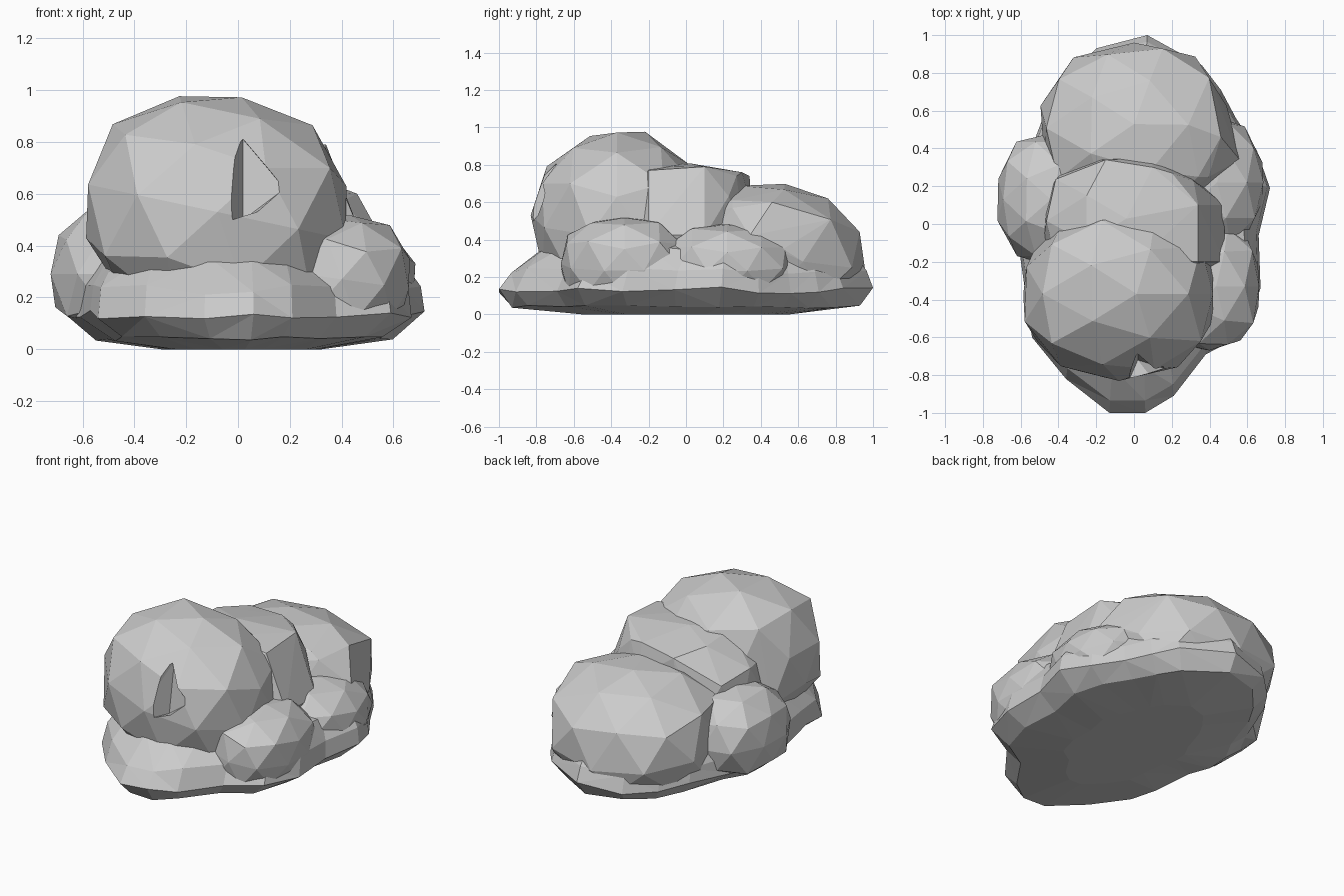
import bpy, bmesh, math, random
from mathutils import Vector, Euler

if "Cube" in bpy.data.objects:
    bpy.data.objects.remove(bpy.data.objects["Cube"])

random.seed(4)


def finish(name, bm):
    bmesh.ops.recalc_face_normals(bm, faces=bm.faces)
    me = bpy.data.meshes.new(name)
    bm.to_mesh(me)
    bm.free()
    ob = bpy.data.objects.new(name, me)
    bpy.context.collection.objects.link(ob)
    return ob


def hull(name, points):
    bm = bmesh.new()
    for p in points:
        bm.verts.new(p)
    bmesh.ops.convex_hull(bm, input=bm.verts)
    bmesh.ops.delete(bm, geom=[v for v in bm.verts if not v.link_faces], context='VERTS')
    return finish(name, bm)


def lump(name, centre, radii, p=2.4, tilt=(0, 0, 0), rough=0.035, extra=()):
    """Coarse boxy ellipsoid with slightly chipped corners, plus extra corner points."""
    bm = bmesh.new()
    bmesh.ops.create_icosphere(bm, subdivisions=2, radius=1)
    rot = Euler([math.radians(a) for a in tilt]).to_matrix()
    points = [Vector(e) for e in extra]
    for v in bm.verts:
        r = sum(abs(c) ** p for c in v.co) ** (-1 / p)
        r *= 1.02 + random.uniform(-rough, rough)
        q = rot @ Vector([c * r * s for c, s in zip(v.co, radii)]) + Vector(centre)
        q.z = max(q.z, 0.09 + random.uniform(0, 0.02))
        points.append(q)
    bm.free()
    return hull(name, points)


def combine(target, other, operation):
    mod = target.modifiers.new(operation, 'BOOLEAN')
    mod.operation = operation
    mod.solver = 'EXACT'
    mod.object = other
    bpy.context.view_layer.objects.active = target
    bpy.ops.object.modifier_apply(modifier=mod.name)
    bpy.data.objects.remove(other)


# Base: footprint outline lofted through scaled, slightly uneven rings
outline = [(0.07, 1), (-0.2, 0.93), (-0.35, 0.78), (-0.46, 0.62), (-0.57, 0.33),
           (-0.66, 0.18), (-0.66, 0.03), (-0.61, -0.12), (-0.57, -0.4), (-0.54, -0.6),
           (-0.36, -0.82), (-0.13, -1), (0.06, -1), (0.21, -0.91), (0.38, -0.69),
           (0.59, -0.58), (0.67, -0.34), (0.66, -0.06), (0.72, 0.19), (0.65, 0.39),
           (0.54, 0.56), (0.46, 0.71), (0.36, 0.84)]
rings = [(0.0, 0.45, 0.55, 0, 0), (0.04, 0.83, 0.93, 0, 0.01), (0.13, 1, 1, 0, 0.02),
         (0.23, 0.98, 0.95, 0.015, 0.02), (0.36, 0.88, 0.82, 0.06, 0.02),
         (0.44, 0.5, 0.5, 0.1, 0)]
bm = bmesh.new()
loops = [[bm.verts.new((x * sx, y * sy + dy, z + random.uniform(-j, j))) for x, y in outline]
         for z, sx, sy, dy, j in rings]
n = len(outline)
for a, b in zip(loops, loops[1:]):
    for i in range(n):
        j = (i + 1) % n
        bm.faces.new((a[i], a[j], b[j], b[i]))
bm.faces.new(loops[0])
bm.faces.new(loops[-1])
bmesh.ops.triangulate(bm, faces=bm.faces)
rock = finish("rock", bm)

# Boulder masses merged onto the base
masses = [
    lump("head", (-0.08, -0.37, 0.53), (0.5, 0.44, 0.43), 2.4, (0, 12, 0)),
    lump("middle_ridge", (-0.04, 0.0, 0.4), (0.44, 0.36, 0.4), 2.7, (-4, 0, 0),
         extra=[(0.34, 0.1, 0.79), (0.34, -0.2, 0.77), (0.48, -0.2, 0.43), (0.48, 0.1, 0.42),
                (0.1, 0.3, 0.76), (-0.15, 0.34, 0.74), (0.2, 0.27, 0.74)]),
    lump("back_mass", (0.0, 0.48, 0.3), (0.49, 0.45, 0.39), 2.6, (-7, 0, 0),
         extra=[(0.46, 0.46, 0.6), (0.34, 0.25, 0.61), (0.56, 0.34, 0.42), (0.52, 0.52, 0.35),
                (-0.45, 0.58, 0.42), (0.0, 0.96, 0.22)]),
    lump("left_bulge", (-0.44, 0.13, 0.29), (0.28, 0.34, 0.27)),
    lump("right_front_bulge", (0.4, -0.33, 0.27), (0.27, 0.34, 0.25), 2.4, (0, 8, 0)),
    lump("right_back_bulge", (0.41, 0.22, 0.27), (0.28, 0.34, 0.21), 2.4, (0, 8, 0)),
]
for m in masses:
    combine(rock, m, 'UNION')

# Chipped notch in the front of the head
notch = hull("notch_cutter", [
    (0.02, -0.67, 0.81), (0.02, -0.72, 0.5), (-0.08, -0.95, 0.72), (-0.08, -0.95, 0.5),
    (0.18, -0.77, 0.62), (0.2, -0.95, 0.6), (0.02, -0.95, 0.82)])
combine(rock, notch, 'DIFFERENCE')
